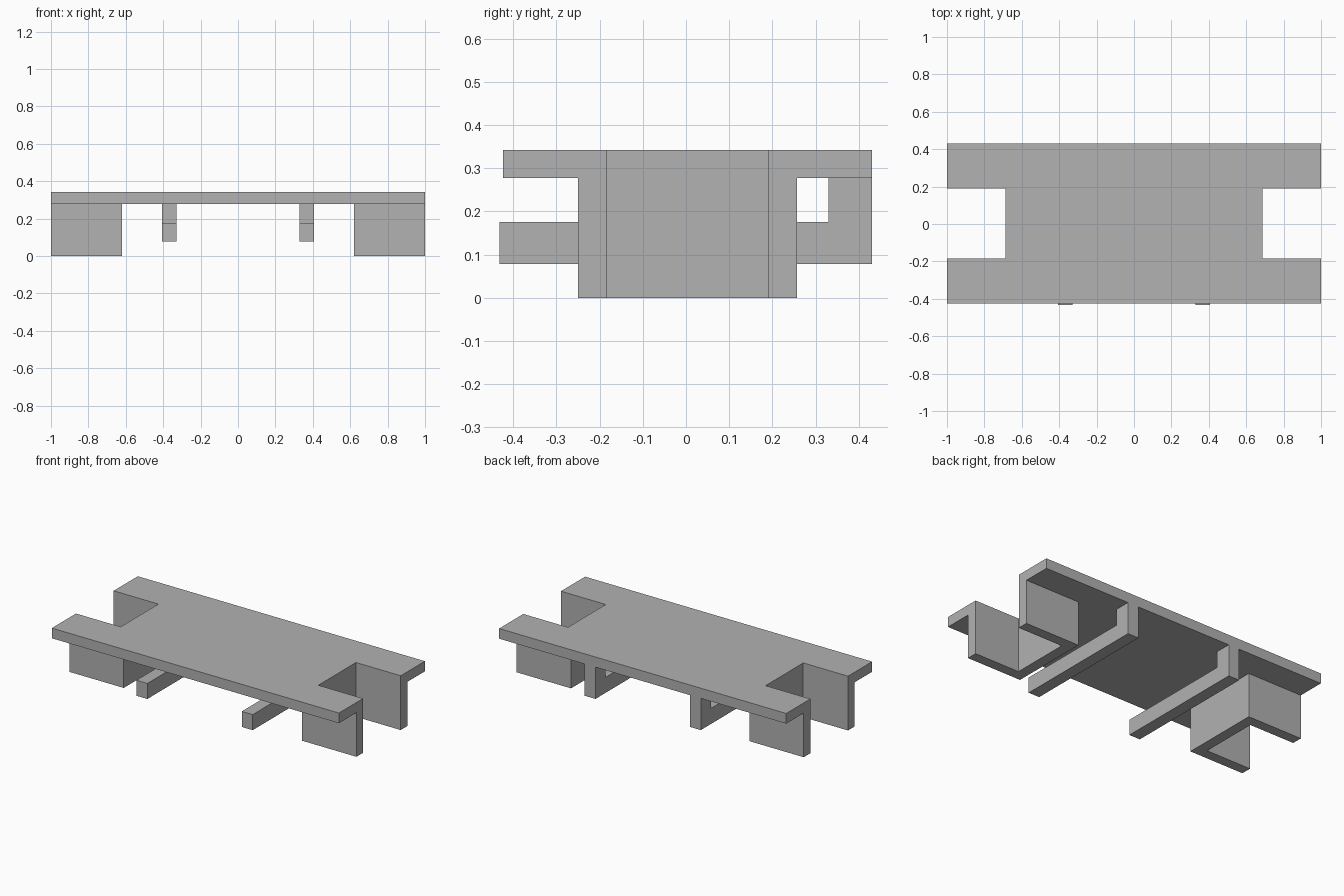
import bpy
import bmesh
from mathutils import Vector

cube = bpy.data.objects.get("Cube")
if cube:
    bpy.data.objects.remove(cube, do_unlink=True)

grey = bpy.data.materials.new("plain grey")
grey.use_nodes = True
colour = (0.445, 0.445, 0.445, 1)
grey.diffuse_color = colour
grey.node_tree.nodes["Principled BSDF"].inputs["Base Color"].default_value = colour


def extrude_profile(name, points, direction):
    """Extrude a closed outline of 3D points along a vector."""
    bm = bmesh.new()
    face = bm.faces.new([bm.verts.new(p) for p in points])
    result = bmesh.ops.extrude_face_region(bm, geom=[face], use_keep_orig=True)
    moved = [v for v in result["geom"] if isinstance(v, bmesh.types.BMVert)]
    bmesh.ops.translate(bm, verts=moved, vec=Vector(direction))
    bmesh.ops.recalc_face_normals(bm, faces=bm.faces)
    mesh = bpy.data.meshes.new(name)
    bm.to_mesh(mesh)
    bm.free()
    mesh.materials.append(grey)
    obj = bpy.data.objects.new(name, mesh)
    bpy.context.collection.objects.link(obj)
    return obj


deck_bottom, deck_top = 0.278, 0.342
front, back = -0.424, 0.431
notch_x, notch_front, notch_back = 0.688, -0.184, 0.191

# Deck with a rectangular notch in each end
right_half = [(1, front), (1, notch_front), (notch_x, notch_front),
              (notch_x, notch_back), (1, notch_back), (1, back)]
outline = right_half + [(-x, y) for x, y in reversed(right_half)]
extrude_profile("deck", [(x, y, deck_bottom) for x, y in outline],
                (0, 0, deck_top - deck_bottom))

# U-shaped channel legs, open outward, and L-shaped arms under the deck
channel = [(1, -0.25), (1, notch_front), (notch_x, notch_front),
           (notch_x, notch_back), (1, notch_back), (1, 0.257),
           (0.621, 0.257), (0.621, -0.25)]
arm = [(-0.432, 0.078), (back, 0.078), (back, deck_bottom),
       (0.33, deck_bottom), (0.33, 0.176), (-0.432, 0.176)]
for side, s in (("left", 1), ("right", -1)):
    extrude_profile(side + "_channel_leg", [(s * x, y, 0) for x, y in channel],
                    (0, 0, deck_bottom))
    extrude_profile(side + "_arm", [(s * 0.329, y, z) for y, z in arm],
                    (s * 0.076, 0, 0))
